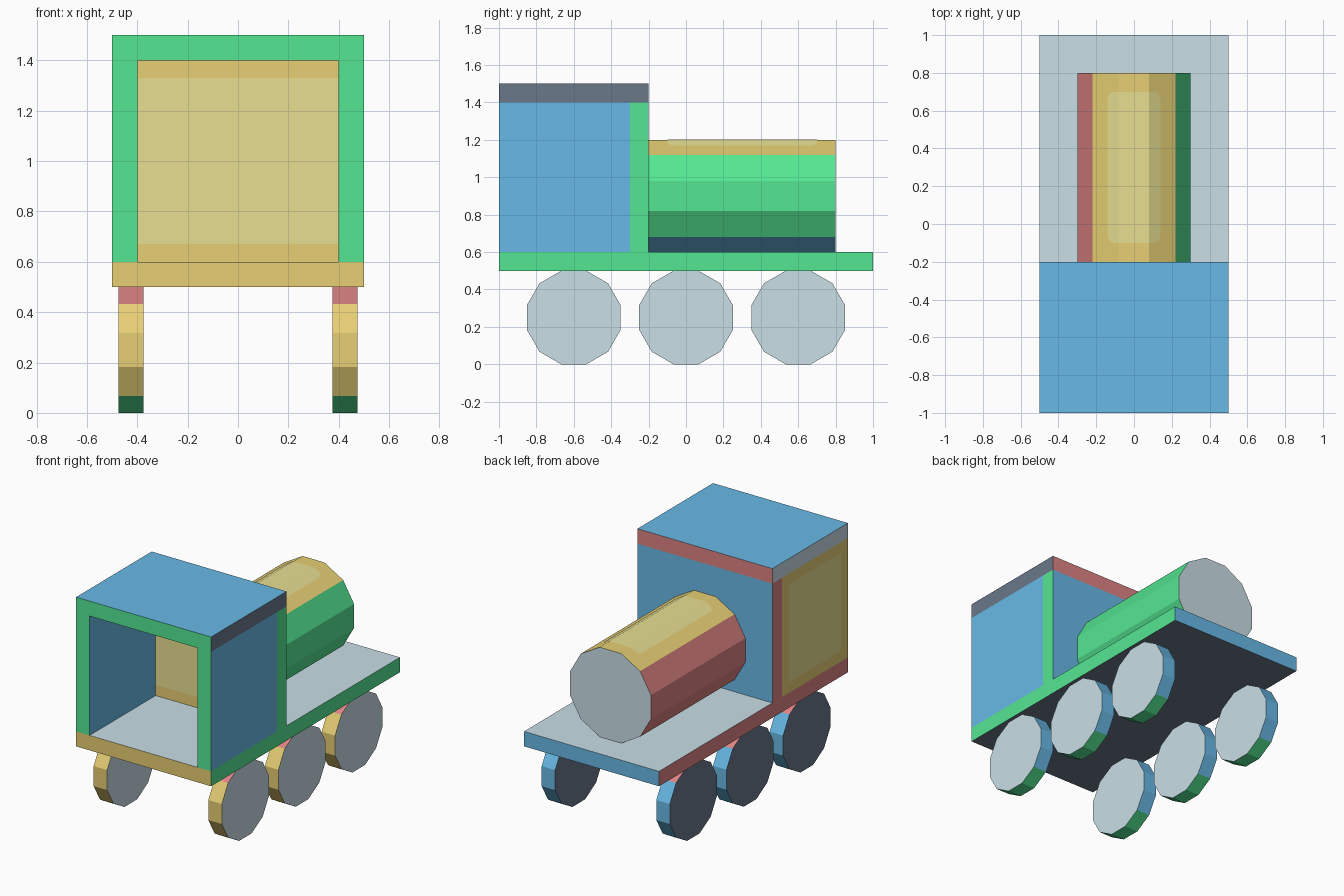
import bpy, bmesh, math
from mathutils import Matrix, Vector

if "Cube" in bpy.data.objects:
    bpy.data.objects.remove(bpy.data.objects["Cube"])


def lin(c):
    c /= 255
    return c / 12.92 if c <= 0.04045 else ((c + 0.055) / 1.055) ** 2.4


PALETTE = {
    "green": (85, 234, 148), "red": (222, 131, 131), "blue": (106, 189, 235),
    "yellow": (232, 208, 116), "light grey": (202, 223, 232),
    "dark grey": (107, 120, 139), "pale yellow": (232, 224, 146),
}
NAMES = list(PALETTE)
MATS = []
for n, rgb in PALETTE.items():
    m = bpy.data.materials.new(n)
    m.diffuse_color = (*[lin(c) for c in rgb], 1)
    m.use_nodes = True
    m.node_tree.nodes["Principled BSDF"].inputs["Base Color"].default_value = m.diffuse_color
    MATS.append(m)
PALE = NAMES.index("pale yellow")
# local direction -> colour
AXES = [(Vector((1, 0, 0)), 0), (Vector((-1, 0, 0)), 1), (Vector((0, 1, 0)), 2),
        (Vector((0, -1, 0)), 3), (Vector((0, 0, 1)), 4), (Vector((0, 0, -1)), 5)]


def finish(bm, name, loc, rot=Matrix()):
    me = bpy.data.meshes.new(name)
    bm.to_mesh(me)
    bm.free()
    for m in MATS:
        me.materials.append(m)
    ob = bpy.data.objects.new(name, me)
    bpy.context.collection.objects.link(ob)
    ob.matrix_world = Matrix.Translation(loc) @ rot.to_4x4()
    return ob


def colour(bm):
    bm.normal_update()
    for f in bm.faces:
        f.material_index = max(AXES, key=lambda a: a[0].dot(f.normal))[1]


def box(name, size, loc, rot=Matrix(), panel=False):
    bm = bmesh.new()
    bmesh.ops.create_cube(bm, size=1)
    bmesh.ops.scale(bm, vec=size, verts=bm.verts)
    bm.normal_update()
    inner = None
    if panel:  # pale inset panel on the local -y face
        inner = next(f for f in bm.faces if f.normal.y < -0.9)
        bmesh.ops.inset_individual(bm, faces=[inner], thickness=0.1)
    colour(bm)
    if inner:
        inner.material_index = PALE
    return finish(bm, name, loc, rot)


def drum(name, apothem, depth, loc, rot):
    bm = bmesh.new()
    r = apothem / math.cos(math.pi / 12)
    bmesh.ops.create_cone(bm, cap_ends=True, segments=12, radius1=r, radius2=r, depth=depth)
    # put flats, not corners, on the axes
    a = max(bm.verts, key=lambda v: v.co.x).co
    step = math.atan2(a.y, a.x) % (math.pi / 6)
    bmesh.ops.rotate(bm, verts=bm.verts, matrix=Matrix.Rotation(math.pi / 12 - step, 3, 'Z'))
    colour(bm)
    return finish(bm, name, loc, rot)


# Platform
box("platform", (1, 2, 0.1), (0, 0, 0.55))

# Cab: front wall, two side walls, roof
box("cab_end_wall", (1, 0.1, 0.8), (0, -0.25, 1.0), panel=True)
turn = Matrix.Rotation(-math.pi / 2, 3, 'Z')
for side, x in (("right", 0.45), ("left", -0.45)):
    box(f"cab_{side}_wall", (0.7, 0.1, 0.8), (x, -0.65, 1.0), turn, panel=True)
roof_rot = Matrix(((0, 0, -1), (-1, 0, 0), (0, 1, 0)))
box("cab_roof", (0.8, 0.1, 1), (0, -0.6, 1.45), roof_rot, panel=True)

# Boiler
drum("boiler", 0.3, 1, (0, 0.3, 0.9), Matrix.Rotation(-math.pi / 2, 3, 'X'))

# Rounded pale panel folded over the top three boiler faces
bm = bmesh.new()
w, h, r, edge = 0.149, 0.4, 0.04, 0.3 * math.tan(math.pi / 12)
pts = []
for k, (sx, sy) in enumerate(((1, 1), (-1, 1), (-1, -1), (1, -1))):
    for i in range(5):
        t = math.pi / 2 * (k + i / 4)
        pts.append((sx * (w - r) + r * math.cos(t), sy * (h - r) + r * math.sin(t), 0))
bm.faces.new([bm.verts.new(p) for p in pts])
for s in (1, -1):
    bmesh.ops.bisect_plane(bm, geom=bm.verts[:] + bm.edges[:] + bm.faces[:],
                           plane_co=(s * edge, 0, 0), plane_no=(1, 0, 0))
for v in bm.verts:
    over = max(abs(v.co.x) - edge, 0)
    v.co.z = -over * math.sin(math.pi / 6)
    v.co.x -= math.copysign(over * (1 - math.cos(math.pi / 6)), v.co.x)
bm.normal_update()
for f in bm.faces:
    f.material_index = PALE
finish(bm, "boiler_top_panel", (0, 0.3, 1.203))

# Wheels: three per side
for side, x in (("right", 0.425), ("left", -0.425)):
    for pos, y in (("front", -0.6), ("middle", 0), ("back", 0.6)):
        drum(f"{pos}_{side}_wheel", 0.25, 0.1, (x, y, 0.25), Matrix.Rotation(math.pi / 2, 3, 'Y'))
